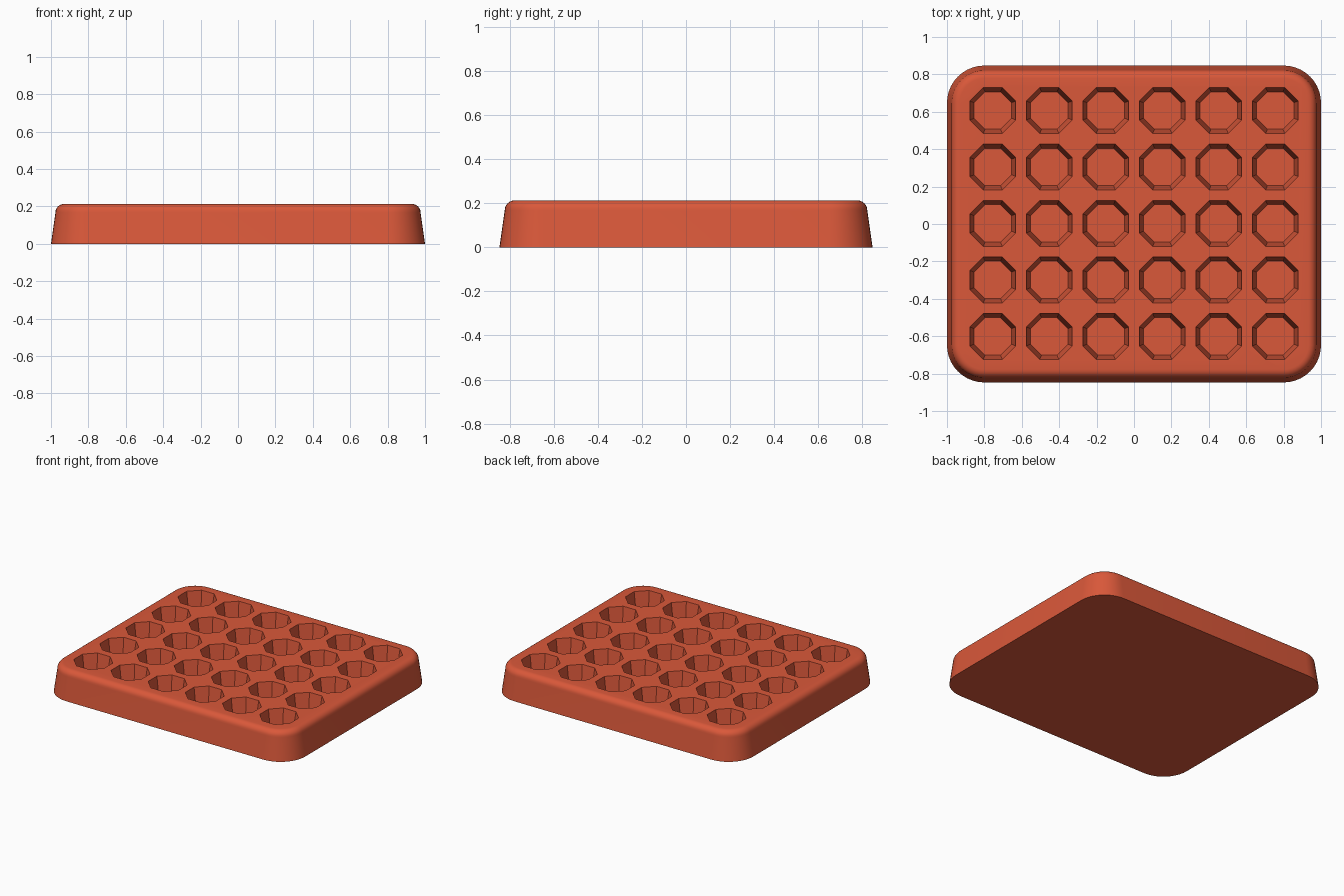
import bpy, bmesh, math

if "Cube" in bpy.data.objects:
    bpy.data.objects.remove(bpy.data.objects["Cube"], do_unlink=True)

HALF_X, HALF_Y, HEIGHT = 1.0, 0.847, 0.213
CORNER, DRAFT, FILLET = 0.2, 0.024, 0.045
PITCH, POCKET_WIDTH, POCKET_DEPTH = 0.302, 0.245, 0.15

clay = bpy.data.materials.new("terracotta_red")
clay.use_nodes = True
clay.diffuse_color = (0.70, 0.098, 0.042, 1)
clay.node_tree.nodes["Principled BSDF"].inputs["Base Color"].default_value = clay.diffuse_color


def rounded_ring(bm, inset, z, steps=10):
    """Loop of vertices around a rounded rectangle, drawn in by inset."""
    radius = CORNER - inset
    ring = []
    for quarter, (sx, sy) in enumerate([(1, 1), (-1, 1), (-1, -1), (1, -1)]):
        for i in range(steps + 1):
            a = math.pi / 2 * (quarter + i / steps)
            ring.append(bm.verts.new((sx * (HALF_X - CORNER) + radius * math.cos(a),
                                      sy * (HALF_Y - CORNER) + radius * math.sin(a), z)))
    return ring


def octagon_ring(bm, x, y, width, z):
    radius = width / 2 / math.cos(math.pi / 8)
    return [bm.verts.new((x + radius * math.cos(a), y + radius * math.sin(a), z))
            for a in (math.pi / 8 + i * math.pi / 4 for i in range(8))]


def loft(bm, rings):
    """Skin the rings from bottom to top and cap both ends."""
    for low, high in zip(rings, rings[1:]):
        for i in range(len(low)):
            j = (i + 1) % len(low)
            bm.faces.new((low[i], low[j], high[j], high[i]))
    bm.faces.new(rings[0][::-1])
    bm.faces.new(rings[-1])


def make_object(name, bm):
    mesh = bpy.data.meshes.new(name)
    bmesh.ops.recalc_face_normals(bm, faces=bm.faces)
    bm.to_mesh(mesh)
    bm.free()
    mesh.materials.append(clay)
    obj = bpy.data.objects.new(name, mesh)
    bpy.context.collection.objects.link(obj)
    return obj


# Tray body: drafted sides with a rounded upper edge
bm = bmesh.new()
profile = [(0, 0)]
for i in range(7):
    a = math.pi / 2 * i / 6
    profile.append((DRAFT + FILLET * (1 - math.cos(a)), HEIGHT - FILLET * (1 - math.sin(a))))
loft(bm, [rounded_ring(bm, inset, z) for inset, z in profile])
tray = make_object("tray", bm)

# Grid of tapered eight-sided pockets
bm = bmesh.new()
floor = HEIGHT - POCKET_DEPTH
taper = 0.045 / POCKET_DEPTH
for col in range(6):
    for row in range(5):
        x, y = (col - 2.5) * PITCH, (row - 2) * PITCH + 0.003
        loft(bm, [octagon_ring(bm, x, y, POCKET_WIDTH + taper * (z - HEIGHT), z)
                  for z in (floor, HEIGHT + 0.05)])
cutter = make_object("pocket_cutter", bm)

cut = tray.modifiers.new("pockets", 'BOOLEAN')
cut.operation = 'DIFFERENCE'
cut.solver = 'EXACT'
cut.object = cutter
bpy.context.view_layer.objects.active = tray
bpy.ops.object.select_all(action='DESELECT')
tray.select_set(True)
bpy.ops.object.modifier_apply(modifier=cut.name)
bpy.data.objects.remove(cutter, do_unlink=True)
bpy.ops.object.shade_smooth_by_angle(angle=math.radians(30))
